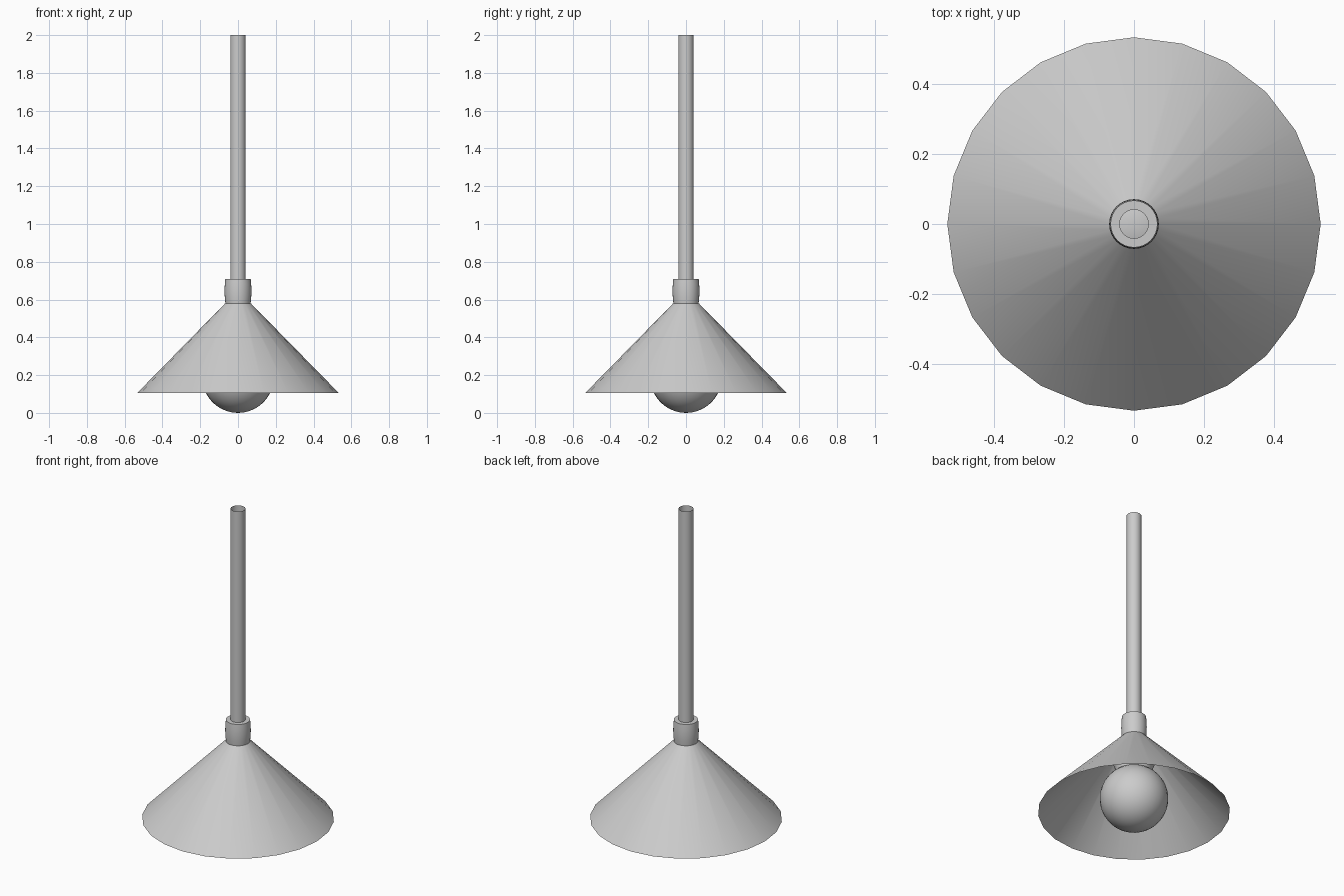
import bpy, bmesh, math

if "Cube" in bpy.data.objects:
    bpy.data.objects.remove(bpy.data.objects["Cube"])


def lathe(name, profile, sides):
    """Revolve a list of (radius, z) points about the z axis."""
    bm = bmesh.new()
    rings = []
    for r, z in profile:
        if r < 1e-6:
            rings.append([bm.verts.new((0, 0, z))] * sides)
        else:
            rings.append([bm.verts.new((r * math.cos(2 * math.pi * i / sides),
                                        r * math.sin(2 * math.pi * i / sides), z))
                          for i in range(sides)])
    for a, b in zip(rings, rings[1:]):
        for i in range(sides):
            j = (i + 1) % sides
            quad = list(dict.fromkeys([a[i], a[j], b[j], b[i]]))
            bm.faces.new(quad)
    mesh = bpy.data.meshes.new(name)
    bm.to_mesh(mesh)
    bm.free()
    obj = bpy.data.objects.new(name, mesh)
    bpy.context.collection.objects.link(obj)
    bpy.ops.object.select_all(action='DESELECT')
    obj.select_set(True)
    bpy.context.view_layer.objects.active = obj
    bpy.ops.object.shade_smooth_by_angle(angle=math.radians(40))
    return obj


# Conical shade, open at the bottom
lathe("shade", [(0.533, 0.106), (0.068, 0.58)], 24)

# Collar with a slight bulge and a flat ring on top
lathe("collar", [(0.066, 0.575), (0.07, 0.61), (0.071, 0.645),
                 (0.07, 0.68), (0.067, 0.71), (0.041, 0.71)], 32)

# Hanging tube, open at the top
lathe("hanging_tube", [(0.041, 0.70), (0.041, 2.0)], 32)

# Round bulb
R = 0.19
lathe("bulb", [(R * math.sin(math.pi * k / 20), R - R * math.cos(math.pi * k / 20))
               if k < 20 else (0, 2 * R) for k in range(21)], 32)

# Socket holding the bulb under the shade
lathe("socket", [(0.10, 0.35), (0.105, 0.385), (0.118, 0.42),
                 (0.11, 0.48), (0.066, 0.575)], 32)
